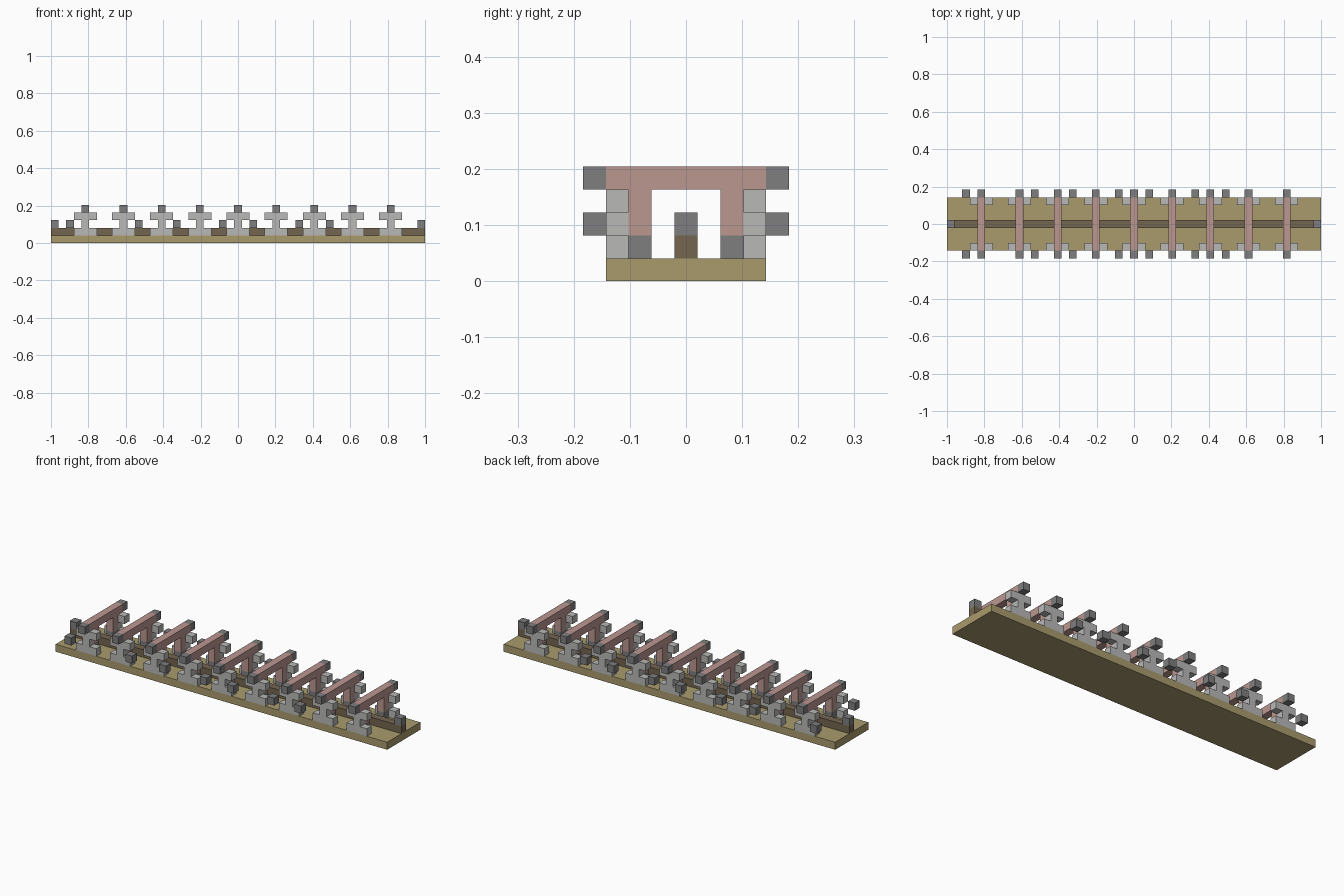
import bpy
import bmesh
from mathutils import Vector

default = bpy.data.objects.get("Cube")
if default:
    bpy.data.objects.remove(default, do_unlink=True)

UNIT = 2 / 49  # one block


def material(name, rgb):
    mat = bpy.data.materials.new(name)
    mat.use_nodes = True
    colour = (*rgb, 1)
    mat.diffuse_color = colour
    mat.node_tree.nodes["Principled BSDF"].inputs["Base Color"].default_value = colour
    return mat


TAN = material("tan", (0.40, 0.33, 0.155))
BROWN = material("dark brown", (0.175, 0.133, 0.08))
PINK = material("dusty pink", (0.50, 0.31, 0.28))
LIGHT = material("light grey", (0.48, 0.485, 0.475))
DARK = material("dark grey", (0.21, 0.21, 0.215))


def blocks(name, mat, boxes):
    """Each box is (low cell, high cell), inclusive, on the block grid."""
    bm = bmesh.new()
    for low, high in boxes:
        low, high = Vector(low), Vector(high)
        size = (high - low + Vector((1, 1, 1))) * UNIT
        centre = (low + high) * UNIT / 2 + Vector((0, 0, UNIT / 2))
        made = bmesh.ops.create_cube(bm, size=1)
        bmesh.ops.scale(bm, vec=size, verts=made["verts"])
        bmesh.ops.translate(bm, vec=centre, verts=made["verts"])
    mesh = bpy.data.meshes.new(name)
    bm.to_mesh(mesh)
    bm.free()
    mesh.materials.append(mat)
    obj = bpy.data.objects.new(name, mesh)
    bpy.context.collection.objects.link(obj)


# Base plank and central rail with raised end stops
blocks("base", TAN, [((-24, -3, 0), (24, 3, 0))])
blocks("rail", BROWN, [((-24, 0, 1), (24, 0, 1))])
blocks("rail_end_stops", DARK, [((x, 0, 2), (x, 0, 2)) for x in (-24, 24)])

# Row of frames, each with a beam, two legs and two side posts
for x in range(-20, 21, 5):
    frame = [((x, -3, 4), (x, 3, 4))]
    frame += [((x, y, 2), (x, y, 3)) for y in (-2, 2)]
    blocks("frame", PINK, frame)

    feet = [((x, y, 1), (x, y, 1)) for y in (-2, 2)]
    tips = [((x, y, 4), (x, y, 4)) for y in (-4, 4)]
    blocks("frame_feet", DARK, feet)
    blocks("beam_tips", DARK, tips)

    for y in (-3, 3):
        blocks("side_post", LIGHT, [
            ((x - 1, y, 1), (x + 1, y, 1)),
            ((x, y, 2), (x, y, 2)),
            ((x - 1, y, 3), (x + 1, y, 3)),
        ])

# Small outer blocks scattered along both sides
for x in (-22, -13, -8, -2, 2, 8, 12):
    blocks("outer_block", DARK, [((x, y, 2), (x, y, 2)) for y in (-4, 4)])
